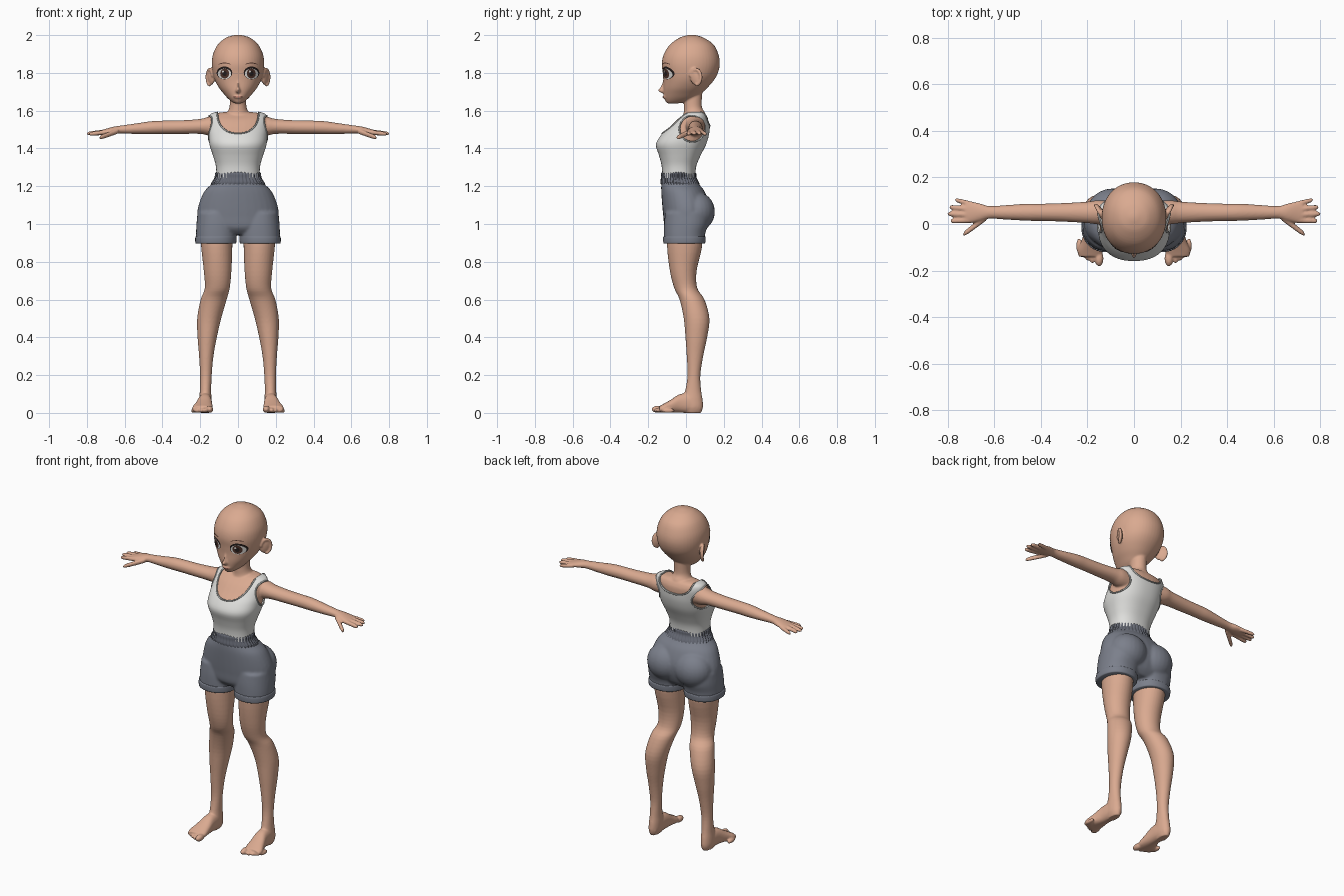
import bpy, bmesh, math
from mathutils import Vector, Matrix
from mathutils.bvhtree import BVHTree

cube = bpy.data.objects.get("Cube")
if cube:
    bpy.data.objects.remove(cube)


def material(name, r, g, b):
    m = bpy.data.materials.new(name)
    m.use_nodes = True
    m.diffuse_color = (r, g, b, 1)
    m.node_tree.nodes["Principled BSDF"].inputs["Base Color"].default_value = (r, g, b, 1)
    return m


skin = material("skin", 0.70, 0.40, 0.28)
lip = material("lip", 0.52, 0.23, 0.17)
cloth = material("white_cloth", 0.74, 0.74, 0.72)
trim = material("trim_grey", 0.5, 0.5, 0.48)
denim = material("shorts_grey", 0.2, 0.215, 0.26)
elastic = material("waistband_grey", 0.14, 0.15, 0.185)
lash = material("lash_black", 0.02, 0.013, 0.012)
iris = material("iris_brown", 0.08, 0.035, 0.025)
eye_white = material("eye_white", 0.8, 0.78, 0.75)


def spline(rows, steps=4):
    """Smooth a list of section rows with a Catmull-Rom curve."""
    out = []
    for i in range(len(rows) - 1):
        p = [rows[max(0, min(len(rows) - 1, i + k))] for k in (-1, 0, 1, 2)]
        for s in range(steps):
            t = s / steps
            out.append([b + (c - a) * t / 2 + (a - b * 2.5 + c * 2 - d / 2) * t * t
                        + (d - a + (b - c) * 3) * t ** 3 / 2 for a, b, c, d in zip(*p)])
    return out + [rows[-1]]


def loft(bm, axis, rows, side=1, power=2.0, seg=32, ruffle=0.0, grow=0.0):
    """Closed loft; each row is position, then min and max of the other two axes."""
    rings = []
    for pos, a0, a1, b0, b1 in spline(rows):
        ring = []
        for k in range(seg):
            t = math.tau * k / seg
            wave = 1 + ruffle * math.cos(t * 40)
            c, s = math.cos(t), math.sin(t)
            a = (a0 + a1) / 2 + ((a1 - a0) / 2 + grow) * wave * math.copysign(abs(c) ** (2 / power), c)
            b = (b0 + b1) / 2 + ((b1 - b0) / 2 + grow) * wave * math.copysign(abs(s) ** (2 / power), s)
            x, y, z = {"x": (pos, a, b), "y": (a, pos, b), "z": (a, b, pos)}[axis]
            ring.append(bm.verts.new((x * side, y, z)))
        rings.append(ring)
    for lo, hi in zip(rings, rings[1:]):
        for k in range(seg):
            n = (k + 1) % seg
            bm.faces.new((lo[k], lo[n], hi[n], hi[k]))
    bm.faces.new(rings[0])
    bm.faces.new(rings[-1])


def even(rows):
    """Expand position, half width, front, back into full symmetric rows."""
    return [(p, -w, w, f, b) for p, w, f, b in rows]


def ball(bm, centre, radii, turn=0.0):
    m = Matrix.Translation(centre) @ Matrix.Rotation(turn, 4, "Z") @ Matrix.Diagonal((*radii, 1))
    bmesh.ops.create_uvsphere(bm, u_segments=24, v_segments=16, radius=1, matrix=m)


def finish(name, bm, mat):
    bmesh.ops.recalc_face_normals(bm, faces=bm.faces)
    me = bpy.data.meshes.new(name)
    bm.to_mesh(me)
    bm.free()
    ob = bpy.data.objects.new(name, me)
    bpy.context.collection.objects.link(ob)
    shade(ob, mat)
    return ob


def shade(ob, mat):
    ob.data.materials.clear()
    ob.data.materials.append(mat)
    ob.data.shade_smooth()
    ob.data.set_sharp_from_angle(angle=math.radians(50))


def bake(ob, mat):
    dg = bpy.context.evaluated_depsgraph_get()
    me = bpy.data.meshes.new_from_object(ob.evaluated_get(dg))
    ob.modifiers.clear()
    ob.data = me
    shade(ob, mat)


def fuse(name, bm, mat, voxel, smooth=4):
    """Blend overlapping closed parts into one smooth surface."""
    ob = finish(name, bm, mat)
    r = ob.modifiers.new("fuse", "REMESH")
    r.mode, r.voxel_size = "VOXEL", voxel
    s = ob.modifiers.new("soften", "SMOOTH")
    s.factor, s.iterations = 0.5, smooth
    bake(ob, mat)
    return ob


def surface(ob):
    return BVHTree.FromPolygons([v.co for v in ob.data.vertices], [p.vertices for p in ob.data.polygons])


# Torso sections, shared by the body and the top
torso = even([(1.22, .108, -.118, .04), (1.30, .108, -.12, .045), (1.36, .124, -.134, .068),
              (1.42, .143, -.151, .098), (1.47, .147, -.125, .113), (1.51, .148, -.088, .118),
              (1.55, .15, -.05, .118), (1.572, .142, -.02, .11), (1.585, .12, 0, .1), (1.592, .08, .02, .085)])

# Body: head, neck, torso, arms and hands
bm = bmesh.new()
loft(bm, "z", torso, power=2.3)
loft(bm, "z", even([(1.56, .085, -.02, .11), (1.59, .058, -.012, .1), (1.62, .045, -.011, .084),
                    (1.68, .043, -.01, .085), (1.74, .045, 0, .09)]))
loft(bm, "z", even([(1.638, .012, -.095, -.05), (1.645, .03, -.105, .0), (1.665, .054, -.114, .05),
                    (1.69, .076, -.118, .08), (1.72, .1, -.12, .112), (1.76, .122, -.12, .147),
                    (1.80, .134, -.123, .169), (1.85, .139, -.128, .179), (1.90, .132, -.117, .171),
                    (1.95, .107, -.085, .146), (1.985, .066, -.036, .096), (1.998, .028, .002, .058),
                    (2.002, .006, .024, .036)]), power=2.1, seg=48)
loft(bm, "z", even([(1.77, .005, -.119, -.05), (1.73, .009, -.132, -.05), (1.71, .014, -.147, -.05),
                    (1.7, .014, -.143, -.05), (1.692, .01, -.125, -.05)]))
ball(bm, (0, -.113, 1.672), (.024, .011, .008))
for side in (1, -1):
    # Ear with a raised rim
    ball(bm, (side * .143, .052, 1.777), (.012, .033, .042), side * -.5)
    for k in range(20):
        t = math.radians(-80 + k * 13)
        d = Vector((0, .031 * math.cos(t), .041 * math.sin(t)))
        d.rotate(Matrix.Rotation(side * -.5, 3, "Z"))
        ball(bm, Vector((side * .149, .052, 1.777)) + d, (.009, .009, .009))
    # Arm and palm
    loft(bm, "x", [(.08, 0, .095, 1.46, 1.565), (.15, -.002, .102, 1.467, 1.568), (.2, .004, .096, 1.477, 1.556),
                   (.3, .01, .09, 1.477, 1.549), (.4, .013, .087, 1.477, 1.547), (.46, .014, .087, 1.476, 1.544),
                   (.55, .019, .081, 1.477, 1.531), (.62, .023, .077, 1.479, 1.521), (.66, .013, .088, 1.476, 1.515),
                   (.7, .005, .096, 1.474, 1.504), (.725, .006, .094, 1.474, 1.497)], side)
    # Four fingers and the thumb: base, tip, radius
    for base, tip, r in [((.69, .084, 1.487), (.77, .104, 1.475), .011), ((.7, .062, 1.489), (.794, .073, 1.478), .012),
                         ((.7, .039, 1.489), (.802, .044, 1.478), .012), ((.69, .017, 1.487), (.79, .013, 1.476), .012),
                         ((.635, .028, 1.492), (.735, -.046, 1.456), .014)]:
        rows = []
        for t, k in [(0, 1), (.4, 1), (.7, .95), (.9, .8), (.97, .5), (1, .15)]:
            x, y, z = Vector(base).lerp(Vector(tip), t)
            rows.append((x, y - r * k, y + r * k, z - r * k, z + r * k))
        loft(bm, "x", rows, side, seg=16)
body = fuse("body", bm, skin, .005)

# Legs and feet
for side, label in ((1, "left"), (-1, "right")):
    bm = bmesh.new()
    loft(bm, "z", [(1.0, .03, .2, -.095, .09), (.88, .03, .195, -.1, .085), (.75, .035, .181, -.085, .056),
                   (.66, .044, .176, -.062, .06), (.6, .06, .198, -.034, .098), (.5, .089, .216, -.012, .124),
                   (.4, .112, .214, -.003, .112), (.3, .13, .206, .004, .091), (.2, .139, .201, .008, .076),
                   (.12, .142, .202, -.004, .08), (.07, .14, .206, -.02, .088), (.03, .142, .206, -.02, .09),
                   (.0, .152, .196, -.01, .08)], side)
    loft(bm, "y", [(.075, .15, .196, .004, .06), (.03, .14, .206, 0, .1), (-.03, .138, .213, .001, .1),
                   (-.08, .135, .229, .001, .07), (-.115, .134, .242, .001, .05), (-.14, .14, .238, .002, .037)],
         side, power=2.3)
    for x, y, r in [(.15, -.182, .019), (.179, -.17, .014), (.2, -.158, .013), (.219, -.145, .013), (.236, -.128, .012)]:
        ball(bm, (side * x, y + .034, r), (r, .034, r))
    fuse(label + "_leg", bm, skin, .005)

# Shorts: hips, seat and legs, with folded hems and a gathered waistband
bm = bmesh.new()
loft(bm, "z", even([(1.235, .12, -.128, .055), (1.21, .142, -.131, .07), (1.17, .18, -.131, .1), (1.1, .209, -.126, .125),
                    (1.04, .216, -.12, .125), (.98, .205, -.112, .105), (.945, .17, -.08, .075)]), power=2.1)
for side in (1, -1):
    ball(bm, (side * .09, .055, 1.065), (.112, .098, .105))
    loft(bm, "z", [(1.06, .01, .214, -.11, .12), (1.0, .004, .22, -.116, .118), (.95, .006, .222, -.117, .102),
                   (.902, .01, .222, -.116, .097)], side, power=2.2)
fuse("shorts", bm, denim, .007, 6)
for side, label in ((1, "left"), (-1, "right")):
    bm = bmesh.new()
    loft(bm, "z", [(.935, .008, .221, -.116, .099), (.93, .007, .226, -.121, .104),
                   (.902, .009, .226, -.12, .102), (.896, .013, .221, -.116, .097)], side, power=2.2, seg=48)
    finish(label + "_hem", bm, denim)
bm = bmesh.new()
loft(bm, "z", even([(1.21, .142, -.131, .07), (1.222, .136, -.134, .066), (1.245, .122, -.131, .054),
                    (1.265, .12, -.131, .053), (1.276, .113, -.125, .046)]), seg=240, ruffle=.02)
finish("waistband", bm, elastic)

# Tank top: torso offset outward, with the neckline and armholes cut away
bm = bmesh.new()
loft(bm, "z", [(r[0] + (.005 if r[0] > 1.55 else 0), *r[1:]) for r in torso], power=2.3, seg=64, grow=.008)
top = finish("tank_top", bm, cloth)
uncut = surface(top)
neck_low = {-1: 1.48, 1: 1.52}
cutters = []
bm = bmesh.new()
loft(bm, "y", [(-.3, -.11, .11, neck_low[-1], 1.72), (.0, -.11, .11, neck_low[-1], 1.72),
               (.08, -.11, .11, neck_low[1], 1.68), (.3, -.11, .11, neck_low[1], 1.68)], power=2.4, seg=64)
cutters.append(finish("neck_cutter", bm, cloth))
for side in (1, -1):
    bm = bmesh.new()
    loft(bm, "x", [(.09, -.035, .1, 1.435, 1.574), (.3, -.035, .1, 1.435, 1.574)], side, seg=48)
    cutters.append(finish("armhole_cutter", bm, cloth))
for c in cutters:
    m = top.modifiers.new("cut", "BOOLEAN")
    m.operation, m.object, m.solver = "DIFFERENCE", c, "EXACT"
bake(top, cloth)
for c in cutters:
    bpy.data.objects.remove(c)


def piping(name, points):
    """Thin closed cord along the cut edges."""
    cu = bpy.data.curves.new(name, "CURVE")
    cu.dimensions, cu.bevel_depth, cu.bevel_resolution = "3D", .0045, 2
    sp = cu.splines.new("POLY")
    sp.points.add(len(points) - 1)
    for p, co in zip(sp.points, points):
        p.co = (*co, 1)
    sp.use_cyclic_u = True
    cu.materials.append(trim)
    bpy.context.collection.objects.link(bpy.data.objects.new(name, cu))


loop = []
for face in (-1, 1):
    for k in range(41):
        t = math.pi * (1 + k / 40)
        c, s = math.cos(t) * -face, math.sin(t)
        x = .11 * math.copysign(abs(c) ** (2 / 2.4), c)
        z = 1.6 - (1.6 - neck_low[face]) * abs(s) ** (2 / 2.4)
        hit = uncut.ray_cast(Vector((x, face, z)), Vector((0, -face, 0)))[0]
        if hit:
            loop.append(hit)
piping("neckline_trim", loop)
for side, label in ((1, "left"), (-1, "right")):
    loop = []
    for k in range(40):
        t = math.tau * k / 40
        start = Vector((side, .0325 + .0675 * math.cos(t), 1.5045 + .0695 * math.sin(t)))
        hit = uncut.ray_cast(start, Vector((-side, 0, 0)))[0]
        if hit:
            loop.append(hit)
    piping(label + "_armhole_trim", loop)

# Eyes, brows and mouth: thin plates that follow the face
face_tree = surface(body)


def plate(name, cx, cz, rx, rz, lift, mat, bend=0.0):
    bm = bmesh.new()
    bmesh.ops.create_circle(bm, cap_ends=True, cap_tris=True, segments=28, radius=1)
    bmesh.ops.subdivide_edges(bm, edges=bm.edges[:], cuts=3, use_grid_fill=True)
    for v in bm.verts:
        x, z = cx + rx * v.co.x, cz + rz * v.co.y - bend * v.co.x ** 2
        hit, normal = face_tree.ray_cast(Vector((x, -1, z)), Vector((0, 1, 0)))[:2]
        if hit:
            v.co = hit + normal * lift
    ob = finish(name, bm, mat)
    if ob.data.polygons[0].normal.y > 0:
        ob.data.flip_normals()


for side, label in ((1, "left", ), (-1, "right")):
    plate(label + "_lashes", side * .071, 1.8, .041, .034, .0015, lash)
    plate(label + "_eye_white", side * .07, 1.795, .035, .028, .003, eye_white)
    plate(label + "_iris", side * .068, 1.797, .023, .026, .0045, iris)
    plate(label + "_pupil", side * .068, 1.797, .011, .014, .0055, lash)
    plate(label + "_glint", side * .068 - .008, 1.808, .005, .006, .0065, eye_white)
    plate(label + "_brow", side * .07, 1.852, .034, .0025, .002, iris, .008)
plate("mouth", 0, 1.673, .024, .004, .0015, lip, -.003)
